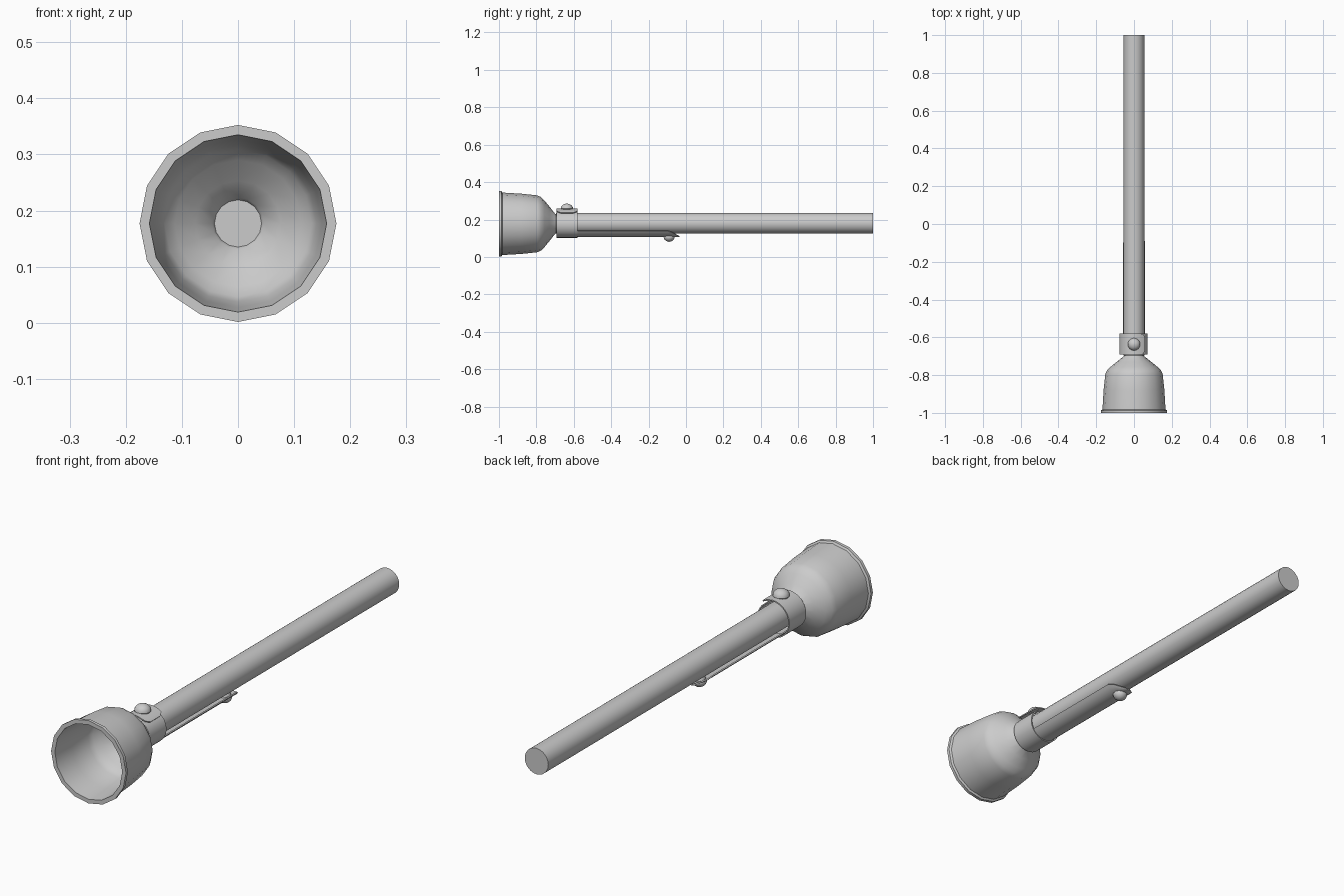
import bpy, bmesh
from math import sin, cos, pi, radians

if "Cube" in bpy.data.objects:
    bpy.data.objects.remove(bpy.data.objects["Cube"])

CZ = 0.177  # height of the long axis


def make(name, verts, faces, angle=35, thick=0):
    me = bpy.data.meshes.new(name)
    me.from_pydata(verts, [], faces)
    bm = bmesh.new()
    bm.from_mesh(me)
    bmesh.ops.remove_doubles(bm, verts=bm.verts, dist=1e-6)
    bmesh.ops.recalc_face_normals(bm, faces=bm.faces)
    bm.to_mesh(me)
    bm.free()
    ob = bpy.data.objects.new(name, me)
    bpy.context.collection.objects.link(ob)
    bpy.ops.object.select_all(action='DESELECT')
    ob.select_set(True)
    bpy.context.view_layer.objects.active = ob
    if thick:
        m = ob.modifiers.new("thickness", 'SOLIDIFY')
        m.thickness = thick
        m.offset = 0
        bpy.ops.object.modifier_apply(modifier=m.name)
    bpy.ops.object.shade_smooth_by_angle(angle=radians(angle))
    return ob


def lathe(name, profile, n, centre=(0, 0, CZ), axis='Y', angle=35):
    """Revolve (position, radius) points; the two ends are capped."""
    cx, cy, cz = centre
    verts, faces = [], []
    for p, r in profile:
        for i in range(n):
            a, b = r * cos(2 * pi * i / n), r * sin(2 * pi * i / n)
            verts.append((cx + a, cy + p, cz + b) if axis == 'Y' else (cx + a, cy + b, cz + p))
    for j in range(len(profile) - 1):
        for i in range(n):
            k = (i + 1) % n
            faces.append((j * n + i, j * n + k, (j + 1) * n + k, (j + 1) * n + i))
    last = (len(profile) - 1) * n
    faces += [tuple(range(n)), tuple(range(last, last + n))]
    return make(name, verts, faces, angle)


def sheet(name, rows, thick):
    """Skin a grid of (angle in degrees, y, radius) points around the axis."""
    w = len(rows[0])
    verts = [(r * cos(radians(a)), y, CZ + r * sin(radians(a))) for row in rows for a, y, r in row]
    faces = [(j * w + i, j * w + i + 1, (j + 1) * w + i + 1, (j + 1) * w + i)
             for j in range(len(rows) - 1) for i in range(w - 1)]
    return make(name, verts, faces, 35, thick)


# Bell head: outside from the neck to the lip, then back down the inside
lathe("bell_head", [
    (-0.685, 0.046), (-0.70, 0.054), (-0.73, 0.092), (-0.757, 0.125), (-0.775, 0.143),
    (-0.795, 0.152), (-0.88, 0.161), (-0.982, 0.167), (-0.987, 0.1755), (-1.0, 0.1755),
    (-1.0, 0.158), (-0.90, 0.150), (-0.805, 0.140), (-0.785, 0.131), (-0.767, 0.113),
    (-0.735, 0.076), (-0.71, 0.046), (-0.70, 0.042)], 16)

# Handle
lathe("handle", [(-0.695, 0.055), (1.0, 0.055)], 24, (0, 0, CZ + 0.003))

# Collar band spiralling once round the neck, ending in a chamfered tongue on top
rows = []
for i in range(31):
    a = 65 - 12 * i
    r = 0.066 + 0.013 * min(1, i / 27)
    rows.append([(a, -0.692, r), (a, -0.58, r)])
rows.append([(53 - 360, -0.688, 0.081), (53 - 360, -0.584, 0.081)])
rows.append([(45 - 360, -0.668, 0.081), (45 - 360, -0.604, 0.081)])
sheet("collar_band", rows, 0.005)

# Clip strap under the handle, narrowing to a point
rows = []
for y, half in [(-0.60, 56), (-0.10, 56), (-0.075, 48), (-0.035, 8)]:
    rows.append([(-89 + half * (i / 5 - 1), y, 0.068) for i in range(11)])
sheet("clip_strap", rows, 0.005)

# Domed screw on the collar and rivet below the strap tip
dome = [(-0.02, 0.02), (0, 0.033)] + [
    (0.027 * sin(t * pi / 10), 0.033 * cos(t * pi / 10)) for t in (1, 2, 3, 4)] + [(0.027, 0.002)]
lathe("collar_screw", dome, 16, (0, -0.637, 0.258), 'Z', 40)
lathe("strap_rivet", [(-p, r * 0.9) for p, r in dome], 16, (0, -0.09, 0.108), 'Z', 40)
